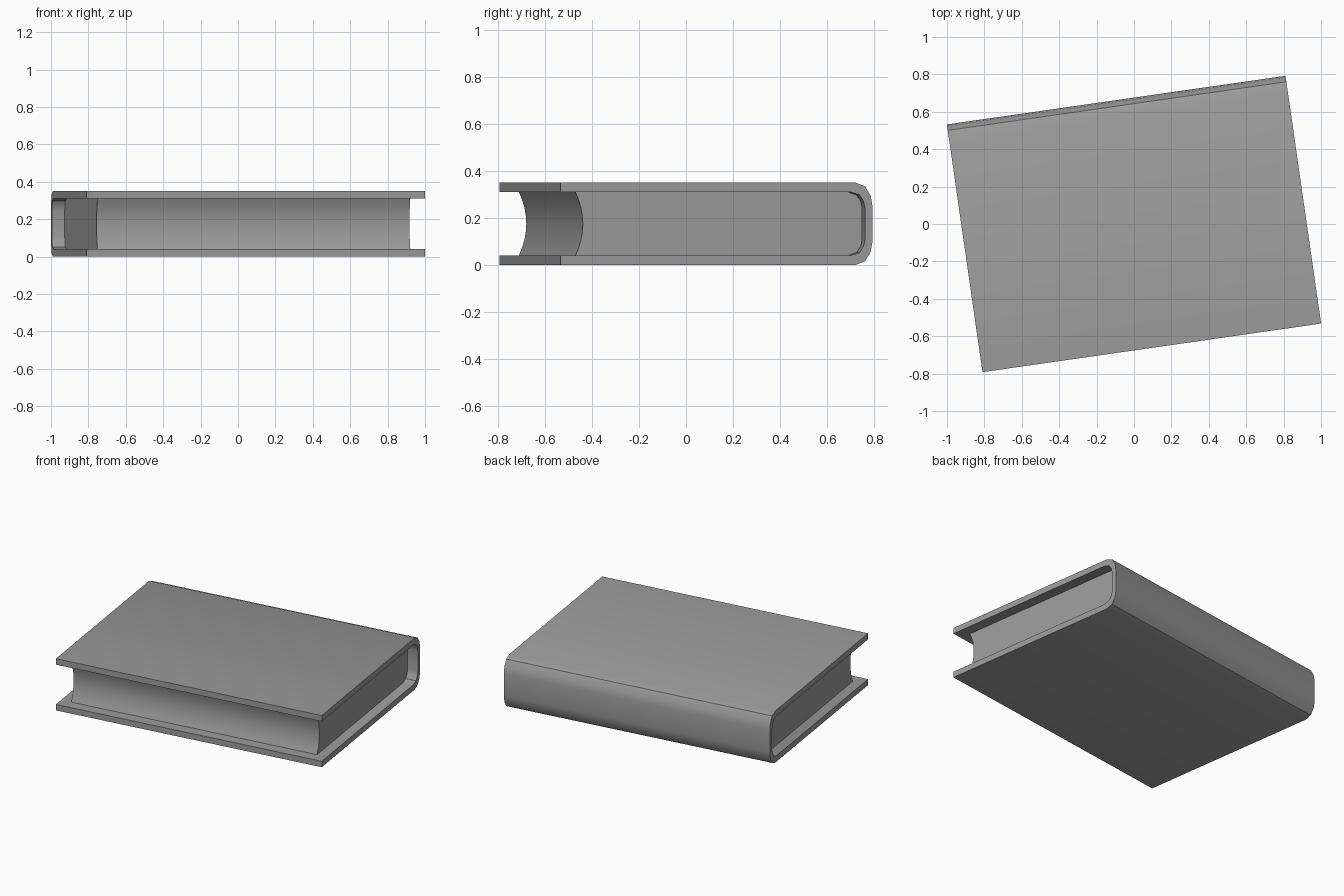
import bpy, bmesh
from math import radians, cos, pi
from mathutils import Matrix

old = bpy.data.objects.get("Cube")
if old:
    bpy.data.objects.remove(old, do_unlink=True)

HEIGHT = 0.35
TURN = Matrix.Rotation(radians(8.17), 4, 'Z')

grey = bpy.data.materials.new("mid grey")
grey.use_nodes = True
colour = (0.33, 0.33, 0.33, 1)
grey.diffuse_color = colour
grey.node_tree.nodes["Principled BSDF"].inputs["Base Color"].default_value = colour


def mirrored(upper):
    """Continue a half profile from the top down to its reflection below."""
    return upper + [(y, HEIGHT - z) for y, z in reversed(upper)]


def extrude_profile(name, profile, half_length):
    """Extrude a closed (y, z) profile along the length of the book."""
    bm = bmesh.new()
    face = bm.faces.new([bm.verts.new((-half_length, y, z)) for y, z in profile])
    result = bmesh.ops.extrude_face_region(bm, geom=[face], use_keep_orig=True)
    moved = [v for v in result["geom"] if isinstance(v, bmesh.types.BMVert)]
    bmesh.ops.translate(bm, verts=moved, vec=(2 * half_length, 0, 0))
    bmesh.ops.recalc_face_normals(bm, faces=bm.faces)
    bm.transform(TURN)
    mesh = bpy.data.meshes.new(name)
    bm.to_mesh(mesh)
    bm.free()
    mesh.materials.append(grey)
    obj = bpy.data.objects.new(name, mesh)
    bpy.context.collection.objects.link(obj)
    bpy.ops.object.select_all(action='DESELECT')
    obj.select_set(True)
    bpy.context.view_layer.objects.active = obj
    bpy.ops.object.shade_smooth_by_angle(angle=radians(30))
    return obj


# Cover: two boards joined by a rounded spine
outer = mirrored([(-0.669, 0.35), (0.596, 0.35), (0.637, 0.334),
                  (0.661, 0.295), (0.669, 0.25)])
inner = mirrored([(-0.669, 0.31), (0.576, 0.31), (0.613, 0.298),
                  (0.631, 0.27), (0.637, 0.24)])
extrude_profile("cover", outer + inner[::-1], 0.9145)

# Page block: hollowed fore edge, rounded back resting against the spine
steps = 8
fore_edge = []
for i in range(steps + 1):
    t = i / steps
    fore_edge.append((-0.596 + 0.032 * (1 - (2 * t - 1) ** 2), 0.04 + 0.27 * t))
back = mirrored([(0.574, 0.31), (0.611, 0.297), (0.629, 0.27), (0.635, 0.24)])
extrude_profile("pages", fore_edge + back, 0.845)
